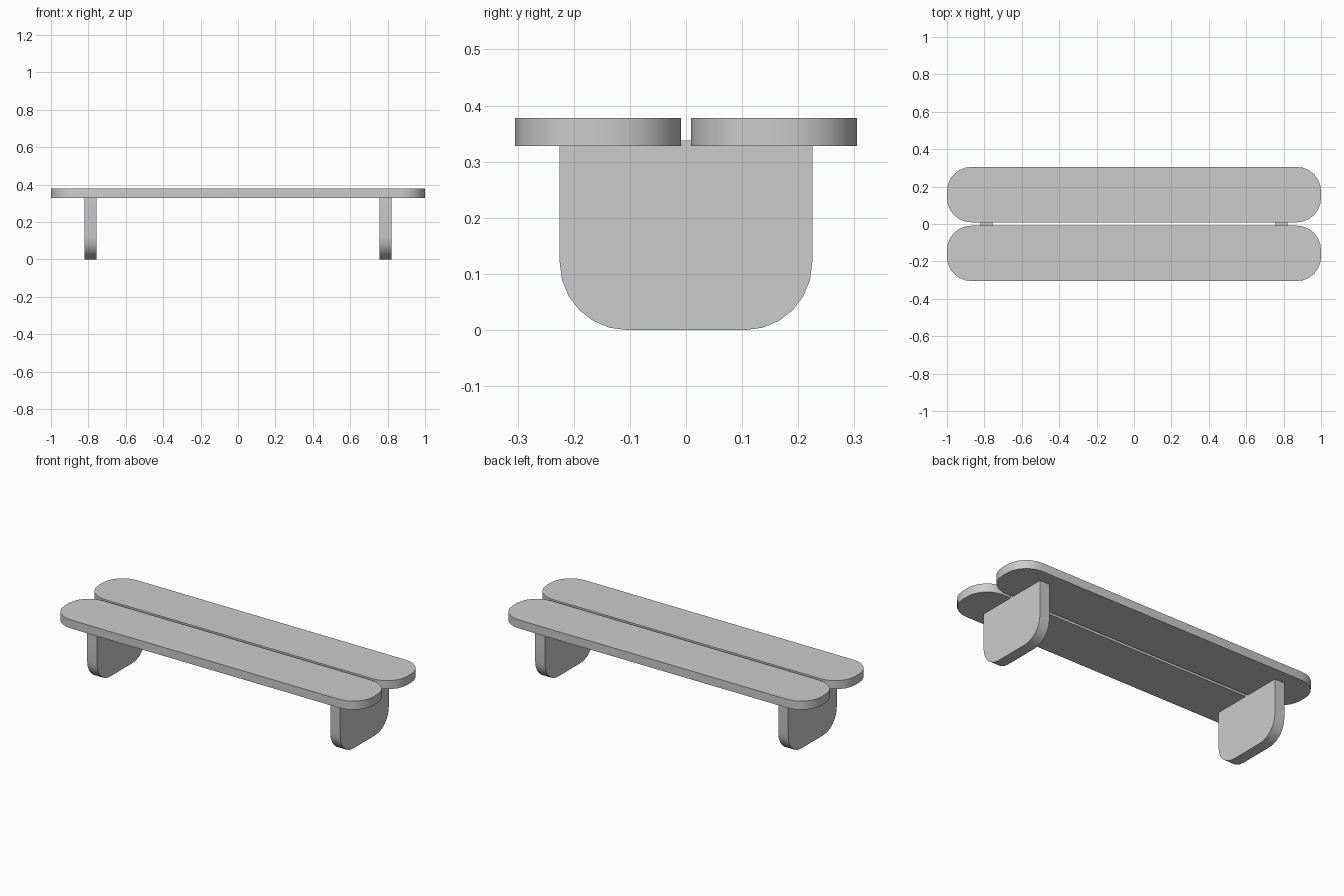
import bpy, bmesh, math
from mathutils import Matrix

cube = bpy.data.objects.get("Cube")
if cube:
    bpy.data.objects.remove(cube, do_unlink=True)

grey = bpy.data.materials.new("light grey")
grey.use_nodes = True
GREY = (0.6, 0.6, 0.6, 1)
grey.diffuse_color = GREY
grey.node_tree.nodes["Principled BSDF"].inputs["Base Color"].default_value = GREY


def rounded_board(name, low, high, radius, is_rounded):
    """Box between two corners, with the chosen edges rounded."""
    bm = bmesh.new()
    size = [b - a for a, b in zip(low, high)]
    centre = [(a + b) / 2 for a, b in zip(low, high)]
    bmesh.ops.create_cube(bm, size=1, matrix=Matrix.Translation(centre) @ Matrix.Diagonal((*size, 1)))
    edges = [e for e in bm.edges if is_rounded(e)]
    bmesh.ops.bevel(bm, geom=edges, offset=radius, segments=6, profile=0.5, affect='EDGES')
    mesh = bpy.data.meshes.new(name)
    bm.to_mesh(mesh)
    bm.free()
    mesh.materials.append(grey)
    obj = bpy.data.objects.new(name, mesh)
    bpy.context.collection.objects.link(obj)
    bpy.ops.object.select_all(action='DESELECT')
    obj.select_set(True)
    bpy.context.view_layer.objects.active = obj
    bpy.ops.object.shade_smooth_by_angle(angle=math.radians(30))
    return obj


def upright(edge):
    a, b = edge.verts
    return abs(a.co.z - b.co.z) > 0.01


def bottom_lengthwise(edge):
    a, b = edge.verts
    return max(a.co.z, b.co.z) < 0.01 and abs(a.co.x - b.co.x) > 0.01


# Seat planks, with a narrow gap between them
for name, y in (("front_plank", -0.157), ("back_plank", 0.157)):
    rounded_board(name, (-1, y - 0.148, 0.328), (1, y + 0.148, 0.378), 0.13, upright)

# Slab legs, let slightly into the planks
for name, x in (("right_leg", -0.788), ("left_leg", 0.788)):
    rounded_board(name, (x - 0.032, -0.225, 0), (x + 0.032, 0.225, 0.338), 0.12, bottom_lengthwise)
